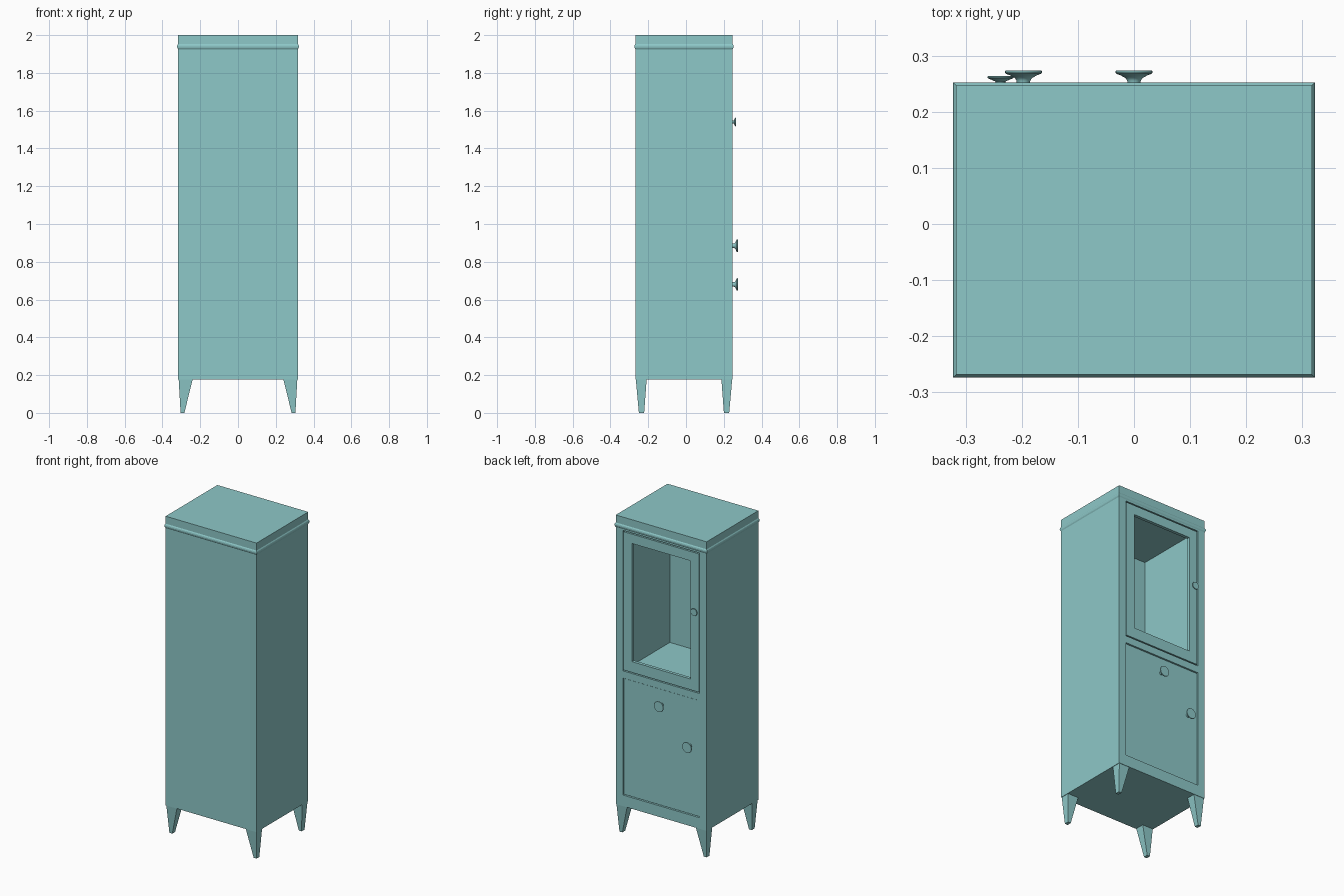
import bpy, bmesh, math
from mathutils import Matrix

if "Cube" in bpy.data.objects:
    bpy.data.objects.remove(bpy.data.objects["Cube"])

teal = bpy.data.materials.new("teal_paint")
teal.diffuse_color = (0.27, 0.58, 0.58, 1)
teal.use_nodes = True
teal.node_tree.nodes["Principled BSDF"].inputs["Base Color"].default_value = teal.diffuse_color

X, Y0, Y1, Z0, Z1 = 0.317, -0.268, 0.247, 0.177, 2.0   # cabinet carcass
YC = (Y0 + Y1) / 2


def finish(name, bm):
    bmesh.ops.recalc_face_normals(bm, faces=bm.faces)
    me = bpy.data.meshes.new(name)
    bm.to_mesh(me)
    bm.free()
    ob = bpy.data.objects.new(name, me)
    ob.data.materials.append(teal)
    bpy.context.collection.objects.link(ob)
    return ob


def box(name, x0, x1, y0, y1, z0, z1):
    bm = bmesh.new()
    bmesh.ops.create_cube(bm, size=1)
    for v in bm.verts:
        v.co.x = x1 if v.co.x > 0 else x0
        v.co.y = y1 if v.co.y > 0 else y0
        v.co.z = z1 if v.co.z > 0 else z0
    return finish(name, bm)


def cut(ob, cutter):
    mod = ob.modifiers.new("cut", 'BOOLEAN')
    mod.operation = 'DIFFERENCE'
    mod.solver = 'EXACT'
    mod.object = cutter
    bpy.context.view_layer.objects.active = ob
    bpy.ops.object.modifier_apply(modifier=mod.name)
    bpy.data.objects.remove(cutter)


def loft(name, rings, caps=True):
    # skin a stack of rings with equal point counts
    bm = bmesh.new()
    vs = [[bm.verts.new(p) for p in r] for r in rings]
    n = len(vs[0])
    for a, b in zip(vs, vs[1:]):
        for i in range(n):
            bm.faces.new((a[i], a[(i + 1) % n], b[(i + 1) % n], b[i]))
    if caps:
        bm.faces.new(vs[0])
        bm.faces.new(vs[-1])
    return finish(name, bm)


def rect(x0, x1, y0, y1, z):
    return [(x0, y0, z), (x1, y0, z), (x1, y1, z), (x0, y1, z)]


# Carcass with an upper display compartment and a lower closed one
body = box("cabinet_body", -X, X, Y0, Y1, Z0, Z1)
cut(body, box("upper_cutter", -0.268, 0.268, -0.222, 0.3, 1.03, 1.916))
cut(body, box("lower_cutter", -0.268, 0.268, -0.222, 0.3, 0.247, 0.985))

# Bead moulding under the top
bead = [(1.925, 0.0), (1.932, 0.004), (1.94, 0.0055), (1.947, 0.004), (1.953, 0.0)]
loft("top_moulding", [rect(-X - d, X + d, Y0 - d, Y1 + d, z) for z, d in bead])

# Open frame door above, slightly recessed drawer and door below
door = box("upper_door_frame", -0.262, 0.262, 0.227, Y1, 1.037, 1.909)
cut(door, box("window_cutter", -0.204, 0.204, 0.1, 0.3, 1.105, 1.85))
box("drawer_front", -0.264, 0.264, 0.22, 0.241, 0.8, 0.981)
box("lower_door", -0.264, 0.264, 0.22, 0.241, 0.251, 0.8)

# Flared round knobs: (radius, y) profiles turned about the y axis
big = [(0.012, 0.235), (0.012, 0.255), (0.015, 0.260), (0.024, 0.265),
       (0.032, 0.268), (0.0335, 0.271), (0.032, 0.274)]
small = [(0.008, 0.24), (0.009, 0.254), (0.016, 0.257),
         (0.023, 0.260), (0.0235, 0.262), (0.022, 0.264)]
for name, x, z, prof in (("upper_door_knob", -0.238, 1.54, small),
                         ("drawer_knob", 0.0, 0.885, big),
                         ("lower_door_knob", -0.197, 0.68, big)):
    n = 24
    rings = [[(x + r * math.cos(2 * math.pi * i / n), y, z + r * math.sin(2 * math.pi * i / n))
              for i in range(n)] for r, y in prof]
    ob = loft(name, rings)
    bpy.ops.object.select_all(action='DESELECT')
    ob.select_set(True)
    bpy.context.view_layer.objects.active = ob
    bpy.ops.object.shade_smooth_by_angle(angle=math.radians(40))

# Tapered splayed legs
for sx, side in ((-1, "left"), (1, "right")):
    for sy, end in ((-1, "front"), (1, "back")):
        rings = []
        for z, xi, xo, yi, yo in ((Z0, 0.24, 0.314, 0.198, 0.255),
                                  (0.0, 0.284, 0.304, 0.211, 0.239)):
            rings.append([(sx * a, YC + sy * b, z)
                          for a, b in ((xi, yi), (xo, yi), (xo, yo), (xi, yo))])
        loft(f"{end}_{side}_leg", rings)
